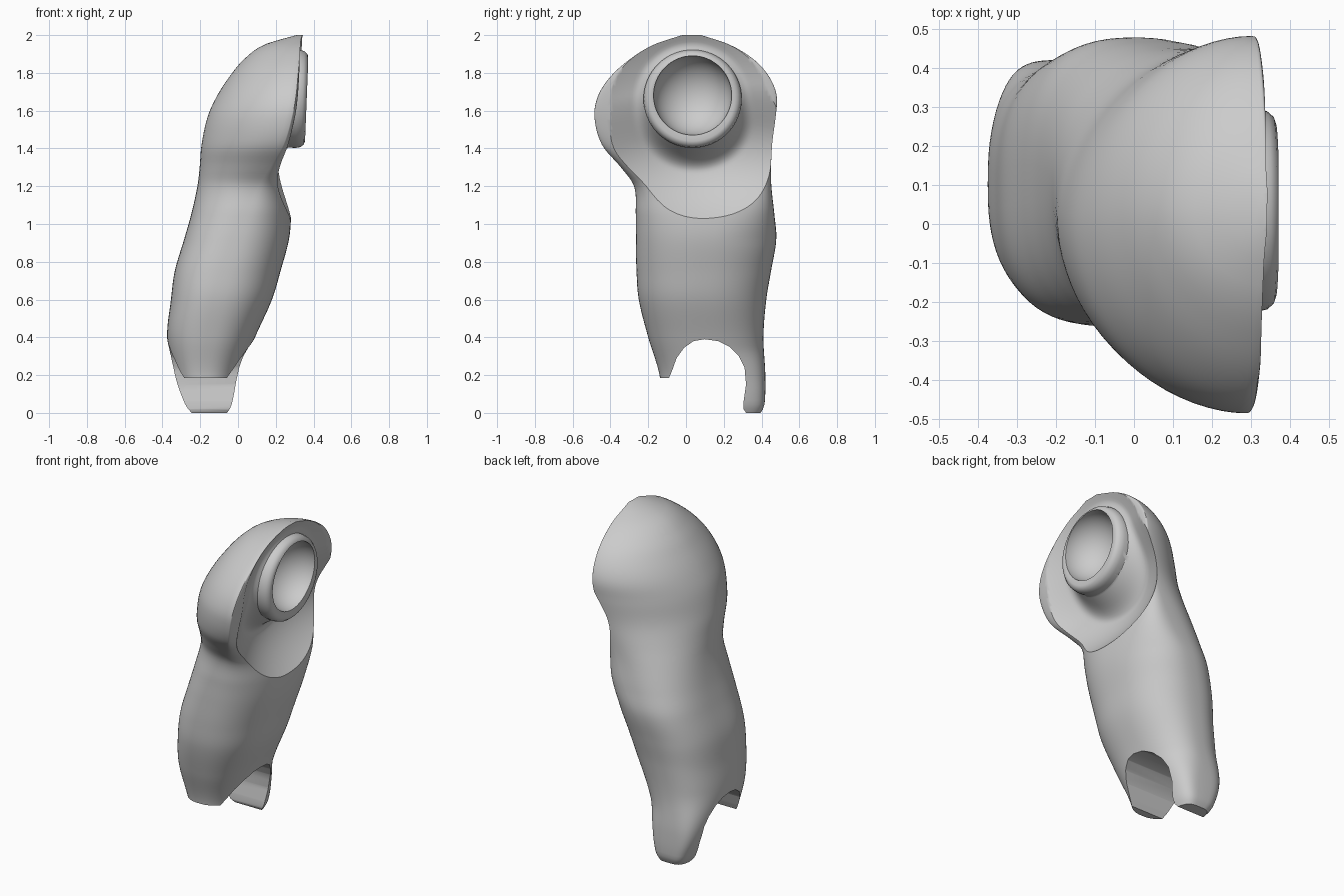
import bpy, bmesh, math
from mathutils import Matrix

if "Cube" in bpy.data.objects:
    bpy.data.objects.remove(bpy.data.objects["Cube"])

# Outer skin stations: z, back x, x of widest point, front x, y min, y max
ROWS = [
    (0.00, -0.25, -0.15, -0.05, -0.12, 0.395),
    (0.04, -0.28, -0.16, -0.03, -0.13, 0.415),
    (0.20, -0.34, -0.17, 0.01, -0.14, 0.42),
    (0.40, -0.375, -0.14, 0.09, -0.20, 0.41),
    (0.60, -0.355, -0.10, 0.18, -0.25, 0.425),
    (0.75, -0.335, -0.06, 0.225, -0.262, 0.45),
    (0.92, -0.285, 0.00, 0.27, -0.265, 0.478),
    (1.05, -0.248, 0.05, 0.28, -0.266, 0.468),
    (1.20, -0.215, 0.11, 0.268, -0.275, 0.452),
    (1.30, -0.203, 0.17, 0.27, -0.345, 0.45),
    (1.42, -0.193, 0.24, 0.285, -0.445, 0.457),
    (1.57, -0.16, 0.285, 0.312, -0.485, 0.475),
    (1.68, -0.11, 0.305, 0.325, -0.465, 0.48),
    (1.78, -0.045, 0.315, 0.333, -0.40, 0.44),
    (1.87, 0.03, 0.322, 0.34, -0.30, 0.36),
    (1.95, 0.14, 0.33, 0.345, -0.17, 0.23),
    (2.00, 0.31, 0.338, 0.345, -0.02, 0.08),
]


def station(z):
    """Cubic interpolation of the station table at height z."""
    i = 0
    while i < len(ROWS) - 2 and z > ROWS[i + 1][0]:
        i += 1
    a, b = ROWS[i], ROWS[i + 1]
    p, q = ROWS[max(i - 1, 0)], ROWS[min(i + 2, len(ROWS) - 1)]
    h = b[0] - a[0]
    t = (z - a[0]) / h
    out = []
    for k in range(1, 6):
        ma = (b[k] - p[k]) / (b[0] - p[0]) * h
        mb = (q[k] - a[k]) / (q[0] - a[0]) * h
        out.append((2*t**3 - 3*t*t + 1)*a[k] + (t**3 - 2*t*t + t)*ma
                   + (3*t*t - 2*t**3)*b[k] + (t**3 - t*t)*mb)
    return out


def finish(name, bm):
    bmesh.ops.recalc_face_normals(bm, faces=bm.faces)
    me = bpy.data.meshes.new(name)
    bm.to_mesh(me)
    bm.free()
    ob = bpy.data.objects.new(name, me)
    bpy.context.collection.objects.link(ob)
    return ob


def loft(name, rings):
    bm = bmesh.new()
    vs = [[bm.verts.new(p) for p in r] for r in rings]
    n = len(vs[0])
    for a, b in zip(vs, vs[1:]):
        for j in range(n):
            bm.faces.new((a[j], a[(j+1) % n], b[(j+1) % n], b[j]))
    bm.faces.new(vs[0])
    bm.faces.new(vs[-1])
    return finish(name, bm)


def ellipsoid(name, loc, radii):
    bm = bmesh.new()
    bmesh.ops.create_uvsphere(bm, u_segments=64, v_segments=32, radius=1)
    bm.transform(Matrix.Translation(loc) @ Matrix.Diagonal((*radii, 1)))
    return finish(name, bm)


def combine(target, tool, op):
    tool.hide_render = True
    m = target.modifiers.new(op, 'BOOLEAN')
    m.operation, m.object, m.solver = op, tool, 'EXACT'
    bpy.context.view_layer.objects.active = target
    bpy.ops.object.modifier_apply(modifier=m.name)
    bpy.data.objects.remove(tool)


def spow(v, e):
    return math.copysign(abs(v) ** e, v)


def ramp(v, lo, hi):
    t = min(max((v - lo) / (hi - lo), 0), 1)
    return t * t * (3 - 2 * t)


# Arm and shoulder dome in one skin
N, LEVELS = 80, 90
rings = []
for i in range(LEVELS + 1):
    z = 2.0 * i / LEVELS
    xb, xc, xf, y0, y1 = station(z)
    ring = []
    for j in range(N):
        a = 2 * math.pi * j / N
        c, d = math.cos(a), math.sin(a)
        far = 1 if d > 0 else 0
        if c > 0:
            n, rx = 2.3 + far * (2.0 * ramp(z, 0.9, 1.25) + 1.5 * ramp(z, 0.35, 0.1)), xf - xc
        else:
            n, rx = 2.6 - 0.7 * ramp(z, 0.9, 1.5) + far * 1.8 * ramp(z, 0.45, 0.1), xc - xb
        ring.append((xc + rx * spow(c, 2 / n), (y0+y1)/2 + (y1-y0)/2 * spow(d, 2 / n), z))
    rings.append(ring)
arm = loft("upper_arm", rings)

# Hollow on the inner side of the shoulder, flaring up into the socket
CY, CZ = 0.035, 1.675


def smin(a, b, k):
    h = max(k - abs(a - b), 0) / k
    return min(a, b) - h * h * k / 4


def hollow(y, z):
    low = 0.12 + 0.2 * (((y - 0.08) / 0.56) ** 2 + ((z - 1.36) / 0.37) ** 2)
    up = 0.23 + 0.1 * (((y - 0.01) / 0.45) ** 2 + ((z - 1.60) / 0.38) ** 2)
    flare = 0.30 - 1.6 * max(math.hypot(y - CY, z - CZ) - 0.25, 0)
    return min(-smin(-smin(low, up, 0.08), -flare, 0.08), 0.6)


radii = [0.05 + 0.75 * i / 50 for i in range(51)]
dish = []
for r in radii:
    pts = [(CY + r * math.cos(2*math.pi*j/96), CZ + r * math.sin(2*math.pi*j/96)) for j in range(96)]
    dish.append([(hollow(y, z), y, z) for y, z in pts])
dish.append([(0.7, y, z) for x, y, z in dish[-1]])
combine(arm, loft("hollow", dish), 'DIFFERENCE')

# Socket boss with a rounded lip, then its bowl
profile = [(0.15, 0.12), (0.23, 0.15), (0.262, 0.2), (0.262, 0.24), (0.259, 0.28), (0.26, 0.315),
           (0.254, 0.342), (0.24, 0.358), (0.222, 0.364), (0.195, 0.357)]
tilt = Matrix.Translation((0, CY, CZ)) @ Matrix.Rotation(math.pi/2 + 0.04, 4, 'Y')
boss = loft("boss", [[tilt @ Matrix.Translation((r*math.cos(2*math.pi*j/64),
            r*math.sin(2*math.pi*j/64), h)).translation for j in range(64)] for r, h in profile])
combine(arm, boss, 'UNION')
combine(arm, ellipsoid("bowl", (0.365, CY, 1.68), (0.19, 0.207, 0.21)), 'DIFFERENCE')

# Arched fork at the elbow, with one short and one long prong
arch = [(-0.6, -0.2), (-0.6, 0.19), (-0.09, 0.185), (-0.075, 0.22), (-0.05, 0.29), (-0.01, 0.345),
        (0.04, 0.38), (0.10, 0.39), (0.17, 0.38), (0.23, 0.35), (0.28, 0.30), (0.31, 0.24),
        (0.318, 0.15), (0.305, 0.06), (0.305, 0.02), (0.325, -0.01), (0.325, -0.2)]
combine(arm, loft("arch", [[(x, y, z) for y, z in arch] for x in (-0.8, 0.8)]), 'DIFFERENCE')

# Smooth shading with crisp rims
bpy.ops.object.select_all(action='DESELECT')
arm.select_set(True)
bpy.context.view_layer.objects.active = arm
bpy.ops.object.shade_smooth_by_angle(angle=math.radians(35))
